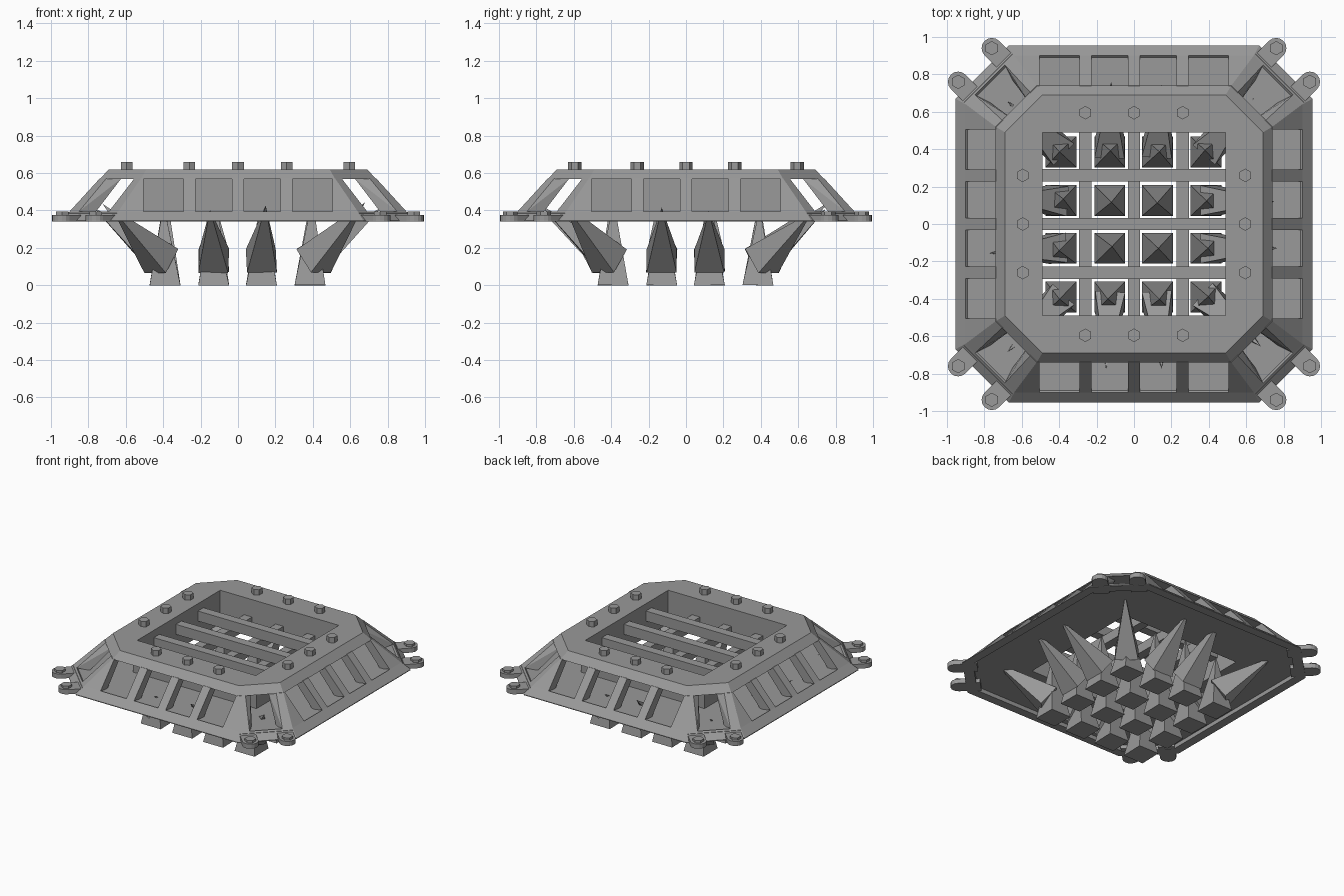
import bpy, bmesh, math, random
from mathutils import Vector, Matrix

if "Cube" in bpy.data.objects:
    bpy.data.objects.remove(bpy.data.objects["Cube"])

random.seed(4)
grey = bpy.data.materials.new("steel grey")
grey.diffuse_color = (0.32, 0.32, 0.32, 1)
grey.use_nodes = True
grey.node_tree.nodes["Principled BSDF"].inputs["Base Color"].default_value = grey.diffuse_color


def finish(name, bm):
    bmesh.ops.remove_doubles(bm, verts=bm.verts, dist=1e-5)
    bmesh.ops.recalc_face_normals(bm, faces=bm.faces)
    mesh = bpy.data.meshes.new(name)
    bm.to_mesh(mesh)
    bm.free()
    mesh.materials.append(grey)
    obj = bpy.data.objects.new(name, mesh)
    bpy.context.collection.objects.link(obj)
    return obj


def octagon(s, c, z):
    """Chamfered square: half size s, straight edges end at c."""
    quarter = [Vector((s, c, z)), Vector((c, s, z))]
    return [Matrix.Rotation(k * math.pi / 2, 3, 'Z') @ p for k in range(4) for p in quarter]


def ring_solid(name, *sections):
    """Closed frame swept around the middle through (s, c, z) sections."""
    bm = bmesh.new()
    loops = [[bm.verts.new(p) for p in octagon(*s)] for s in sections]
    for a, b in zip(loops, loops[1:] + loops[:1]):
        for i in range(8):
            j = (i + 1) % 8
            bm.faces.new((a[i], a[j], b[j], b[i]))
    bmesh.ops.dissolve_degenerate(bm, edges=bm.edges, dist=1e-5)
    return finish(name, bm)


def hull(name, points):
    bm = bmesh.new()
    for p in points:
        bm.verts.new(p)
    bmesh.ops.convex_hull(bm, input=bm.verts)
    bmesh.ops.dissolve_limit(bm, angle_limit=0.01, verts=bm.verts, edges=bm.edges)
    return finish(name, bm)


def box(name, x0, x1, y0, y1, z0, z1):
    return hull(name, [(x, y, z) for x in (x0, x1) for y in (y0, y1) for z in (z0, z1)])


def prism(name, outline, z0, z1):
    return hull(name, [(x, y, z) for x, y in outline for z in (z0, z1)])


def hex_bolt(name, x, y, r, z0, z1):
    prism(name, [(x + r * math.sin(k * math.pi / 3), y + r * math.cos(k * math.pi / 3))
                 for k in range(6)], z0, z1)


def spike(name, base, tip, w):
    """Four-sided spike whose square base is perpendicular to its axis."""
    base, tip = Vector(base), Vector(tip)
    axis = (tip - base).normalized()
    side = Vector((-axis.y, axis.x, 0))
    side = side.normalized() if side.length > 0.15 else Vector((1, 0, 0))
    other = axis.cross(side).normalized()
    corners = [base + (side * a + other * b) * w / 2 for a in (-1, 1) for b in (-1, 1)]
    hull(name, corners + [tip])


# Frame: top plate, upright opening wall, floor sheet and bottom rim
ring_solid("top_plate", (0.69, 0.49, 0.62), (0.74, 0.52, 0.567), (0.49, 0.49, 0.567), (0.49, 0.49, 0.62))
ring_solid("opening_wall", (0.51, 0.51, 0.58), (0.51, 0.51, 0.37), (0.49, 0.49, 0.37), (0.49, 0.49, 0.58))
ring_solid("floor_sheet", (0.91, 0.65, 0.385), (0.91, 0.65, 0.37), (0.49, 0.49, 0.37), (0.49, 0.49, 0.385))
ring_solid("bottom_rim", (0.90, 0.64, 0.395), (0.955, 0.67, 0.345), (0.955, 0.67, 0.34),
           (0.89, 0.635, 0.34), (0.89, 0.635, 0.385))

# Sloping ribs on the four sides
profile = [(0.74, 0.57), (0.90, 0.395), (0.82, 0.38), (0.66, 0.57)]
for k in range(4):
    rot = Matrix.Rotation(k * math.pi / 2, 3, 'Z')
    for x in (-0.26, 0, 0.26):
        hull("side_rib", [rot @ Vector((x + d, r, z)) for d in (-0.032, 0.032) for r, z in profile])

# Corner ribs following the octagon edges, and lugs with bolts
for k in range(4):
    rot = Matrix.Rotation(k * math.pi / 2, 3, 'Z')
    for swap in (False, True):
        pts = []
        for s, c, z, d in ((0.74, 0.52, 0.57, 0.035), (0.90, 0.64, 0.395, 0.05)):
            pts += [(0.505, s, z), (c, s, z), (c + d, s - d, z)]
        for s, c, z, d in ((0.66, 0.51, 0.57, 0.035), (0.82, 0.60, 0.38, 0.05)):
            pts += [(0.505, s, z), (c, s, z), (c + d, s - d, z)]
        pts = [Vector((p[1], p[0], p[2]) if swap else p) for p in pts]
        hull("corner_rib", [rot @ p for p in pts])

        cx, cy = (0.94, 0.76) if swap else (0.76, 0.94)
        ctr = rot @ Vector((cx, cy, 0))
        out = (rot @ Vector((1, 1, 0))).normalized()
        a0 = math.atan2(out.y, out.x)
        arc = [(ctr.x + 0.055 * math.cos(a0 + t * math.pi / 8),
                ctr.y + 0.055 * math.sin(a0 + t * math.pi / 8)) for t in range(-4, 5)]
        perp = Vector((-out.y, out.x, 0)) * 0.055
        inner = ctr - out * 0.15
        arc += [tuple((inner + perp)[:2]), tuple((inner - perp)[:2])]
        prism("corner_lug", arc, 0.342, 0.376)
        hex_bolt("lug_bolt", ctr.x, ctr.y, 0.038, 0.37, 0.393)

# Bolts on the top plate
for t in (-0.26, 0, 0.26):
    for s in (-0.595, 0.595):
        hex_bolt("top_bolt", t, s, 0.036, 0.615, 0.66)
        hex_bolt("top_bolt", s, t, 0.036, 0.615, 0.66)

# Grate bars, one direction above the other
for t in (-0.26, 0, 0.26):
    box("long_grate_bar", -0.495, 0.495, t - 0.033, t + 0.033, 0.49, 0.565)
    box("cross_grate_bar", t - 0.033, t + 0.033, -0.495, 0.495, 0.42, 0.49)

# Spikes: an upright one in every cell, a splayed one in the outer cells
cells = (-0.39, -0.13, 0.125, 0.385)
for i, x in enumerate(cells):
    for j, y in enumerate(cells):
        jit = [random.uniform(-0.03, 0.03) for _ in range(3)]
        spike("upright_spike", (x, y, 0), (x + jit[0] / 2, y + jit[1] / 2, 0.44 + jit[2]), 0.165)
        ox = -1 if i == 0 else 1 if i == 3 else 0
        oy = -1 if j == 0 else 1 if j == 3 else 0
        if ox or oy:
            reach = 0.27 if ox and oy else 0.36
            tip = (x + ox * reach + jit[0], y + oy * reach + jit[1], 0.42 + jit[2])
            spike("splayed_spike", (x + ox * 0.02, y + oy * 0.02, 0.13), tip, 0.16)
